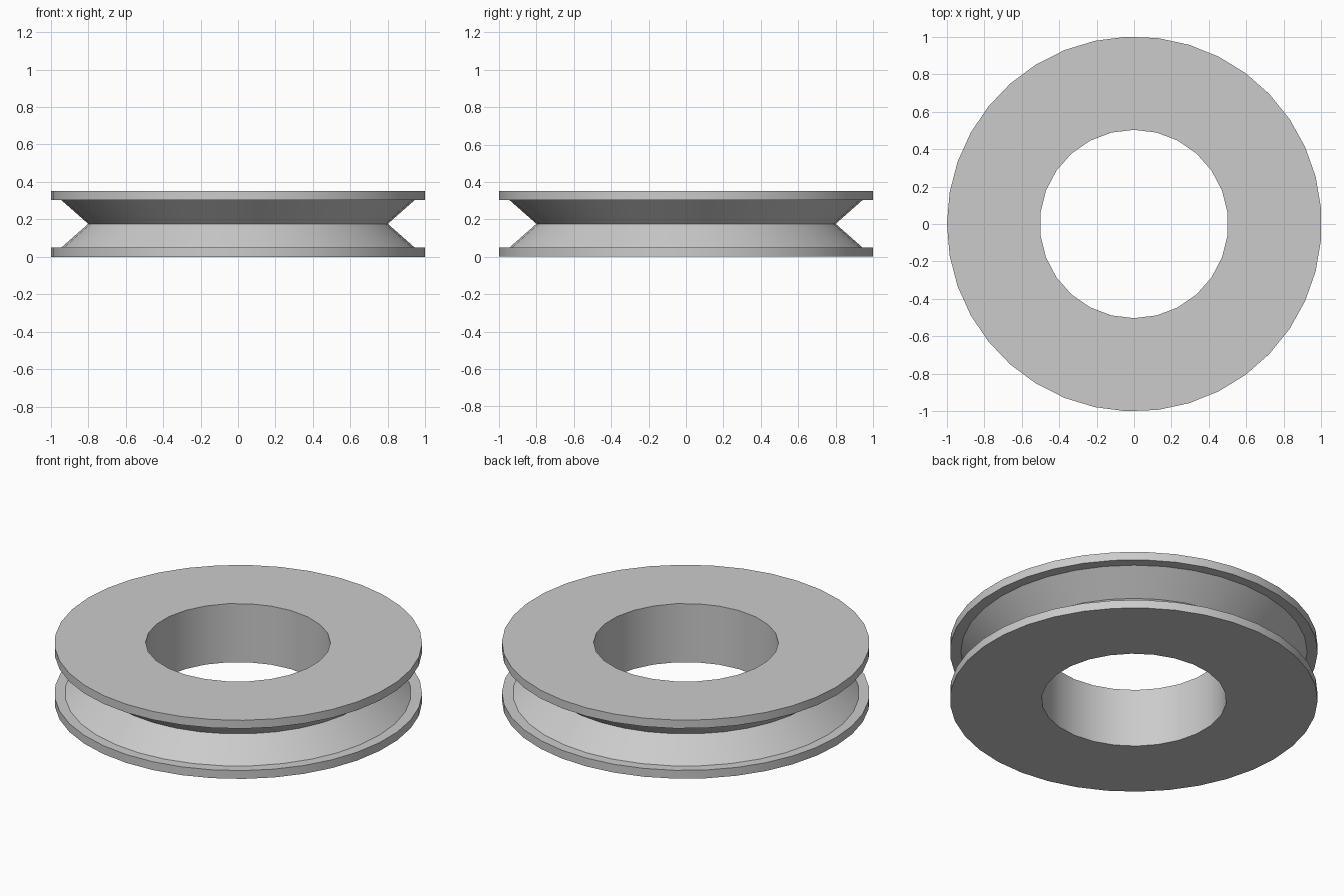
import bpy, bmesh, math

if "Cube" in bpy.data.objects:
    bpy.data.objects.remove(bpy.data.objects["Cube"])

OUTER, BORE, GROOVE = 37, 26, 36      # sides of rim, bore and groove
HEIGHT, RIM = 0.352, 0.05             # total height and flange thickness

bm = bmesh.new()


def ring(radius, z, sides, turn=math.pi, shift=0.0):
    """Closed loop of edges; returns its vertices and edges."""
    vs = []
    for i in range(sides):
        a = turn + 2 * math.pi * i / sides
        vs.append(bm.verts.new((radius * math.cos(a) + shift, radius * math.sin(a), z)))
    es = [bm.edges.new((vs[i], vs[(i + 1) % sides])) for i in range(sides)]
    return vs, es


def band(a, b):
    """Quads joining two rings with the same number of sides."""
    n = len(a[0])
    for i in range(n):
        j = (i + 1) % n
        bm.faces.new((a[0][i], a[0][j], b[0][j], b[0][i]))


def annulus(a, b):
    """Flat face ring between two concentric rings."""
    bmesh.ops.triangle_fill(bm, edges=a[1] + b[1], use_beauty=True)


def outer(z):
    return ring(1.0009, z, OUTER, shift=0.0018)


def bore(z):
    return ring(0.503, z, BORE, math.pi / BORE)


# Rings from bottom to top
bottom, low_lip = outer(0), outer(RIM)
high_lip, top = outer(HEIGHT - RIM), outer(HEIGHT)
low_groove = ring(0.943, RIM, GROOVE)
waist = ring(0.8, HEIGHT / 2, GROOVE)
high_groove = ring(0.943, HEIGHT - RIM, GROOVE)
bore_low, bore_high = bore(0), bore(HEIGHT)

# Flange rims, V groove and bore wall
for a, b in ((bottom, low_lip), (high_lip, top), (low_groove, waist),
             (waist, high_groove), (bore_low, bore_high)):
    band(a, b)

# Flat faces: bottom, groove shoulders, top
for a, b in ((bottom, bore_low), (low_lip, low_groove),
             (high_lip, high_groove), (top, bore_high)):
    annulus(a, b)

bmesh.ops.recalc_face_normals(bm, faces=bm.faces[:])
mesh = bpy.data.meshes.new("grooved_wheel")
bm.to_mesh(mesh)
bm.free()

wheel = bpy.data.objects.new("grooved_wheel", mesh)
bpy.context.collection.objects.link(wheel)

grey = bpy.data.materials.new("light grey")
grey.diffuse_color = (0.6, 0.6, 0.6, 1)
grey.use_nodes = True
grey.node_tree.nodes["Principled BSDF"].inputs["Base Color"].default_value = grey.diffuse_color
mesh.materials.append(grey)

# Smooth round walls, sharp rims
bpy.context.view_layer.objects.active = wheel
wheel.select_set(True)
bpy.ops.object.shade_smooth_by_angle(angle=math.radians(30))
